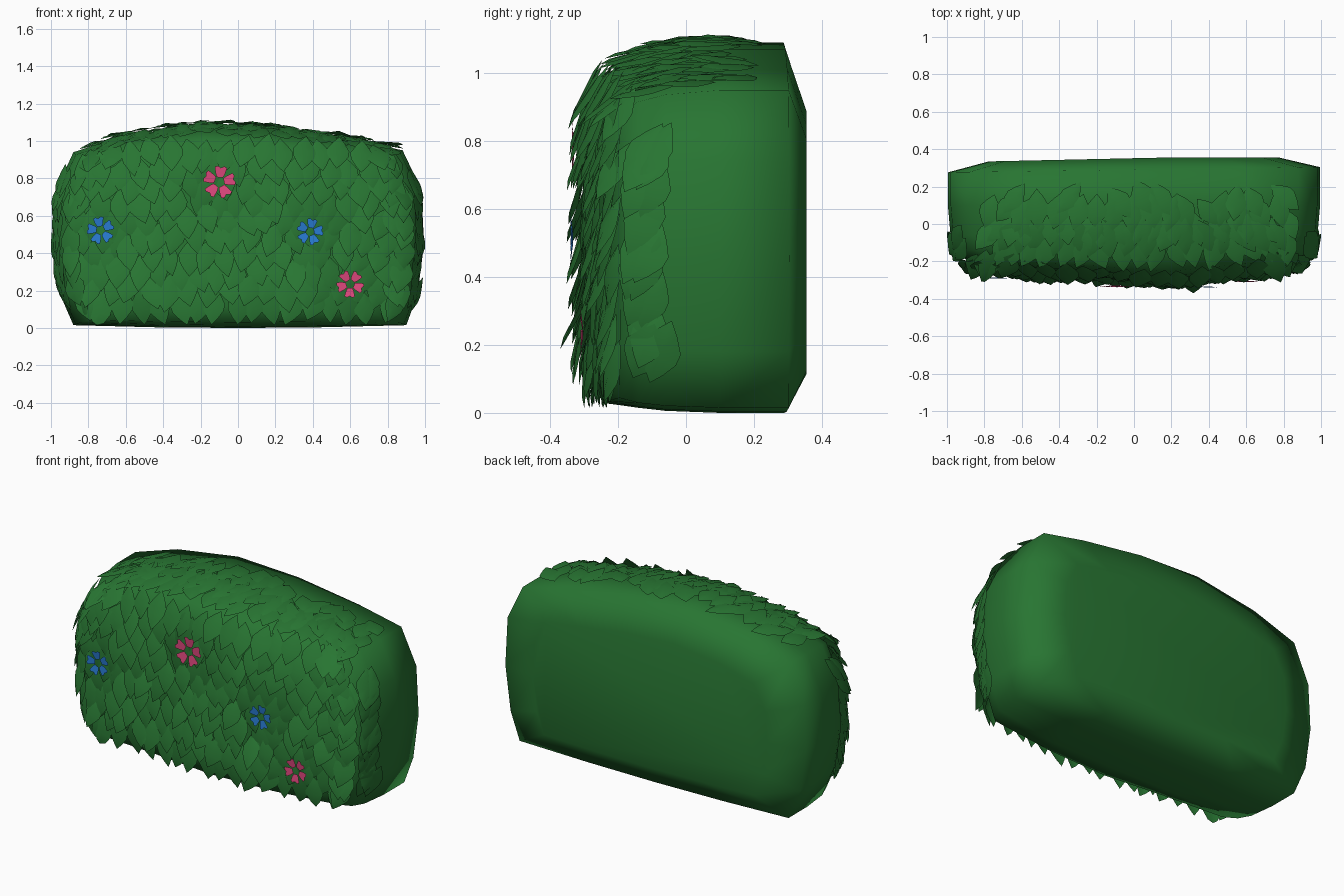
import bpy, bmesh, math, random
from mathutils import Vector
from mathutils.bvhtree import BVHTree

if "Cube" in bpy.data.objects:
    bpy.data.objects.remove(bpy.data.objects["Cube"])

random.seed(4)


def material(name, col):
    m = bpy.data.materials.new(name)
    m.diffuse_color = (*col, 1)
    m.use_nodes = True
    m.node_tree.nodes["Principled BSDF"].inputs["Base Color"].default_value = m.diffuse_color
    return m


GREEN = material("leaf green", (0.021, 0.178, 0.032))
PINK = material("flower pink", (0.75, 0.065, 0.21))
BLUE = material("flower blue", (0.022, 0.2, 0.65))


def finish(bm, name, mat, smooth):
    me = bpy.data.meshes.new(name)
    bm.to_mesh(me)
    me.materials.append(mat)
    for p in me.polygons:
        p.use_smooth = smooth
    ob = bpy.data.objects.new(name, me)
    bpy.context.collection.objects.link(ob)
    return ob


# hedge body: front outline lofted through rings from back to front
OUTLINE = [(-.88, .015), (-.96, .2), (-.995, .45), (-.98, .72), (-.88, .94), (-.6, 1.03),
           (-.2, 1.09), (.2, 1.07), (.6, 1.01), (.88, .95), (.98, .74), (.995, .45),
           (.96, .18), (.9, .015), (.45, .004), (0, 0), (-.45, .004)]
# y, inset in x, inset in z
RINGS = [(.355, .22, .32), (.29, 0, 0), (.1, 0, 0), (-.06, .014, .03), (-.14, .045, .075),
         (-.19, .11, .15), (-.215, .3, .33), (-.225, .6, .6)]


def bulge(x):
    return .065 * math.exp(-((x - .15) / .42) ** 2) + .012 * (x < -.3)


body = bmesh.new()
rings = []
for y, ix, iz in RINGS:
    ring = []
    low = .7 if y > .3 or iz > .2 else .4
    for x, z in OUTLINE:
        px, pz = x * (1 - ix), .5 + (z - .5) * (1 - iz * (1 if z > .5 else low))
        py = y - bulge(px) if y < -.15 else y
        if y > .3:
            py -= .022 * max(0, .15 - px)
        elif y > .2:
            py += .014 * px
        ring.append(body.verts.new((px, py, pz)))
    rings.append(ring)
n = len(OUTLINE)
for a, b in zip(rings, rings[1:]):
    for i in range(n):
        j = (i + 1) % n
        body.faces.new((a[i], a[j], b[j], b[i]))
body.faces.new(rings[0])
body.faces.new(rings[-1])
bmesh.ops.recalc_face_normals(body, faces=body.faces)
tree = BVHTree.FromBMesh(body)
finish(body, "hedge_body", GREEN, True)

FLOWERS = [("pink_flower_top", -.10, .78, .088, PINK, .2),
           ("pink_flower_low", .60, .235, .074, PINK, .9),
           ("blue_flower_left", -.735, .522, .074, BLUE, .5),
           ("blue_flower_right", .385, .515, .072, BLUE, .1)]


def surface(guess):
    loc, nor, _, _ = tree.find_nearest(guess)
    out = guess - loc
    return loc, (nor + out.normalized()).normalized()


# leaves: pointed blades, tucked in at the root and lifted at the tip
leaves = bmesh.new()
BLADE = [(0, 0), (.2, .55), (.42, 1), (.6, .95), (.82, .5), (1, 0)]    # along, half width


def leaf(guess, tilt=.058, turn=.35):
    c, nor = surface(guess)
    if nor.y < -.5 and any(math.hypot(c.x - f[1], c.z - f[2]) < .17 for f in FLOWERS):
        tilt = .02
    d = Vector((random.uniform(-turn, turn), -.45, -1))
    d = (d - nor * d.dot(nor)).normalized()
    s = d.cross(nor).normalized()
    ln, wd = random.uniform(.18, .22), random.uniform(.052, .066)
    tilt *= random.uniform(.6, 1.25)
    rows = []
    for t, w in BLADE:
        p = c + d * (t - .5) * ln + nor * (.006 + tilt * t)
        p.z = max(p.z, .015)
        if w == 0:
            rows.append([leaves.verts.new(p)])
        else:
            rows.append([leaves.verts.new(p + s * wd * w * k + nor * .009 * (1 - abs(k)))
                         for k in (-1, 0, 1)])
    for a, b in zip(rows, rows[1:]):
        for k in range(2):
            if len(a) == 1:
                leaves.faces.new((a[0], b[k], b[k + 1]))
            elif len(b) == 1:
                leaves.faces.new((a[k + 1], a[k], b[0]))
            else:
                leaves.faces.new((a[k], b[k], b[k + 1], a[k + 1]))


def jit(r):
    return random.uniform(-r, r)


# front wall of leaves, flatter along the bottom
for r in range(10):
    for k in range(19):
        x = -.95 + (k + .5 * (r % 2)) * .104
        leaf(Vector((x + jit(.02), -.36, .11 + r * .093 + jit(.022))), .03 if r == 0 else .058)
# top, thinning out towards the back
for r in range(5):
    for k in range(18):
        x = -.9 + (k + .5 * (r % 2)) * .104
        if abs(x) < .9 and (r < 4 or random.random() < .5):
            leaf(Vector((x + jit(.02), -.2 + r * .082 + jit(.02), 1.2)), .022)
# front edges of both ends
for side in (-1, 1):
    for r in range(9):
        for y in (-.19, -.15):
            leaf(Vector((side * 1.1, y + jit(.02), .12 + r * .092 + jit(.02))), .02, .2)
finish(leaves, "hedge_leaves", GREEN, True)

# flowers: five notched petals around an open centre
for name, x, z, rad, mat, spin in FLOWERS:
    bm = bmesh.new()
    c, nor = surface(Vector((x, -.5, z)))
    for i in range(5):
        a = spin + i * math.tau / 5
        pts = [(.34, -.58), (.6, -.5), (.97, -.4), (1, -.2), (.87, 0), (1, .2), (.97, .4),
               (.6, .5), (.34, .58)]
        vs = []
        for r, da in pts:
            px, pz = math.cos(a + da) * r * rad, math.sin(a + da) * r * rad
            vs.append(bm.verts.new((x + px, c.y - .055 - .01 * r, z + pz)))
        bm.faces.new(vs)
    for f in bm.faces:
        f.normal_update()
        if f.normal.y > 0:
            f.normal_flip()
    finish(bm, name, mat, False)
